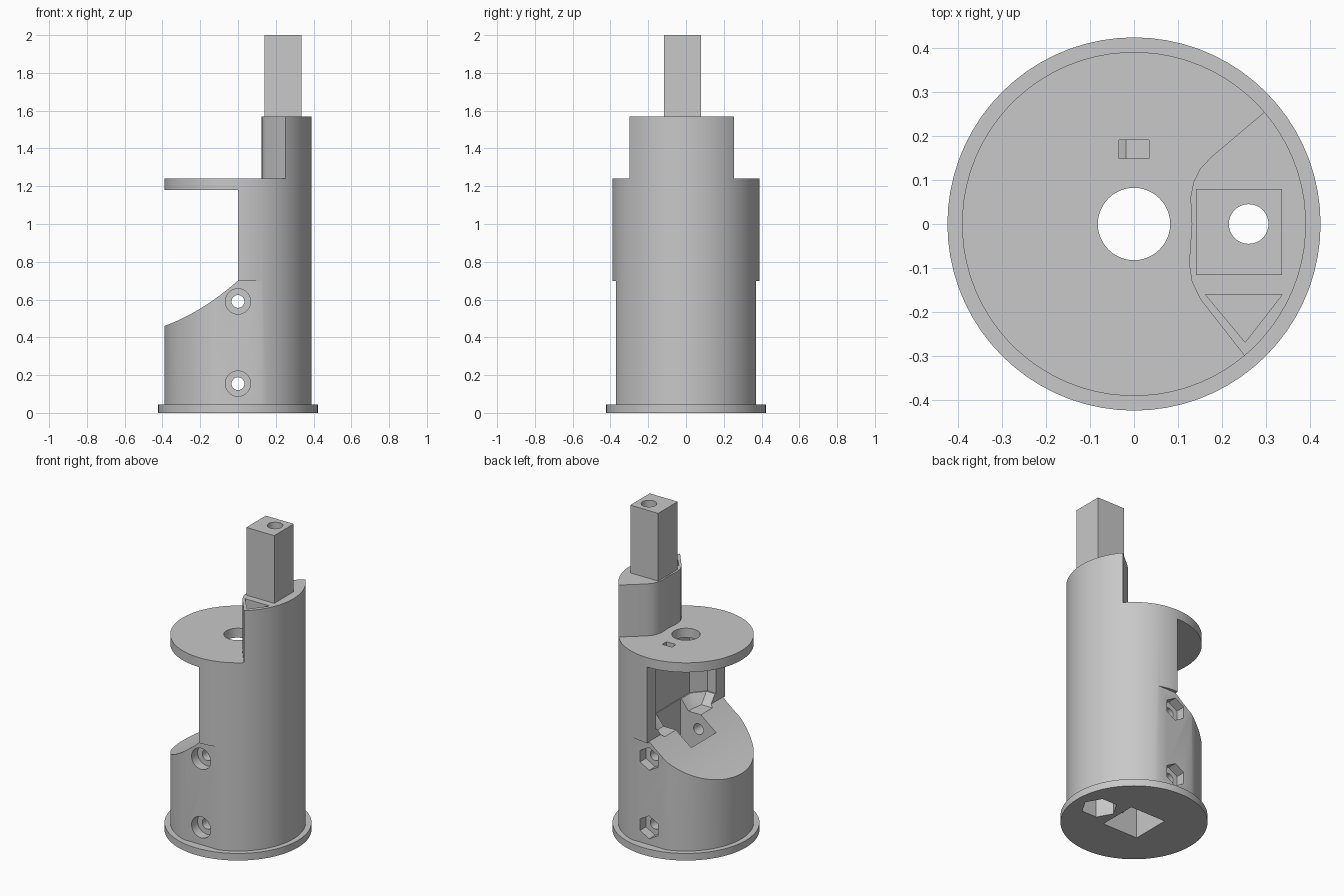
import bpy, bmesh, math

old = bpy.data.objects.get("Cube")
if old:
    bpy.data.objects.remove(old, do_unlink=True)

GREY = (0.58, 0.58, 0.58, 1)
mat = bpy.data.materials.new("plain grey")
mat.use_nodes = True
mat.diffuse_color = GREY
mat.node_tree.nodes["Principled BSDF"].inputs["Base Color"].default_value = GREY


def ring(r, n=72, cx=0, cy=0, turn=0):
    """Points of a regular polygon."""
    return [(cx + r * math.cos(turn + math.tau * i / n),
             cy + r * math.sin(turn + math.tau * i / n)) for i in range(n)]


def rect(x0, x1, y0, y1):
    return [(x0, y0), (x1, y0), (x1, y1), (x0, y1)]


def prism(name, pts, lo, hi, axis="Z", end=None):
    """Extrude an outline along Z, or an (x, z) outline along Y."""
    bm = bmesh.new()

    def loop(outline, w):
        return [bm.verts.new((u, v, w) if axis == "Z" else (u, w, v)) for u, v in outline]

    a, b = loop(pts, lo), loop(end or pts, hi)
    bm.faces.new(a)
    bm.faces.new(b)
    for i in range(len(a)):
        j = (i + 1) % len(a)
        bm.faces.new((a[i], a[j], b[j], b[i]))
    bmesh.ops.recalc_face_normals(bm, faces=bm.faces)
    mesh = bpy.data.meshes.new(name)
    bm.to_mesh(mesh)
    bm.free()
    obj = bpy.data.objects.new(name, mesh)
    bpy.context.collection.objects.link(obj)
    mesh.materials.append(mat)
    return obj


def volume(mesh):
    bm = bmesh.new()
    bm.from_mesh(mesh)
    v = bm.calc_volume()
    bm.free()
    return v


def cut(obj, pts, lo, hi, axis="Z", end=None):
    """Subtract a prism, using the first solver that gives a plausible solid."""
    tool = prism("cutter", pts, lo, hi, axis, end)
    before, tool_volume = volume(obj.data), volume(tool.data)
    for solver in ("MANIFOLD", "EXACT", "FLOAT"):
        mod = obj.modifiers.new("cut", "BOOLEAN")
        mod.operation, mod.object, mod.solver = "DIFFERENCE", tool, solver
        deps = bpy.context.evaluated_depsgraph_get()
        result = bpy.data.meshes.new_from_object(obj.evaluated_get(deps))
        obj.modifiers.clear()
        removed = before - volume(result)
        if 1e-7 < removed < min(before * 0.95, tool_volume * 1.01):
            obj.data = result
            break
    bpy.data.objects.remove(tool, do_unlink=True)


R = 0.39
HALF_STEP = math.pi / 72
OUTER = ring(R, turn=HALF_STEP)
ROD = ring(0.045, 32, 0.26, 0)
SHAFT = rect(-0.125, 0.125, -0.125, 0.125)

# Base flange
flange = prism("base_flange", ring(0.423), 0, 0.045)

# Main body with the curved ramp and the open front of the column
body = prism("main_body", OUTER, 0.045, 1.18)
ramp = [(-0.5, 0.425)]
for i in range(13):
    t = i / 12
    ramp.append((-R + R * t, 0.46 + 0.14 * t + 0.10 * t * t))
cut(body, ramp + [(0, 1.3), (-0.5, 1.3)], -0.6, 0.6, "Y")

# Side flats on the lower half
for y0, y1 in ((-0.6, -0.37), (0.37, 0.6)):
    cut(body, rect(-0.52, 0.52, y0, y1), -0.1, 0.698)


# Column cavity with a chamfered floor
def cavity(inset):
    s, d = 0.30 - inset, 0.13 - inset
    return [(-0.02, -s), (0.06, -s), (d, -0.22 + inset),
            (d, 0.22 - inset), (0.06, s), (-0.02, s)]


cut(body, cavity(0), 0.75, 1.3)
cut(body, cavity(0.06), 0.685, 0.76, end=cavity(0.001))

# Square shaft, rod hole and hexagonal rod pocket from below
for part in (flange, body):
    cut(part, SHAFT, -0.1, 0.9)
    cut(part, ROD, -0.1, 1.4)
    cut(part, ring(0.105, 6, 0.26, 0), -0.1, 0.13)

# Cross bolts: round counterbore in front, hexagonal nut pocket behind
for z in (0.155, 0.59):
    cut(body, ring(0.034, 32, 0, z), -0.6, 0.6, "Y")
    cut(body, ring(0.067, 40, 0, z), -0.6, -0.31, "Y")
    cut(body, ring(0.073, 6, 0, z, math.pi / 2), 0.31, 0.6, "Y")

# Top disc with its centre hole and slot
disc = prism("top_disc", OUTER, 1.18, 1.24)
cut(disc, ring(0.082, 48), 1, 1.4)
cut(disc, rect(-0.034, 0.034, 0.148, 0.19), 1, 1.4)
cut(disc, ROD, 1, 1.4)

# Upper column: round outside, waisted inside
upper = prism("upper_column", OUTER, 1.24, 1.57)
waist = [(0.42, 0.355), (0.297, 0.255), (0.175, 0.152), (0.15, 0.125), (0.135, 0.095),
         (0.128, 0.06), (0.131, 0), (0.125, -0.09), (0.131, -0.13), (0.15, -0.17),
         (0.25, -0.298), (0.37, -0.45)]
cut(upper, waist + [(-0.6, -0.45), (-0.6, 0.6), (0.42, 0.6)], 1, 1.8)
cut(upper, [(0.162, -0.16), (0.336, -0.16), (0.252, -0.268)], 1.27, 1.8)
cut(upper, ROD, 1, 1.8)

# Square peg
peg = prism("square_peg", rect(0.14, 0.336, -0.116, 0.079), 1.57, 2)
cut(peg, ROD, 1, 2.2)

# Smooth round walls, crisp edges
for obj in (flange, body, disc, upper, peg):
    bpy.ops.object.select_all(action="DESELECT")
    obj.select_set(True)
    bpy.context.view_layer.objects.active = obj
    bpy.ops.object.shade_smooth_by_angle(angle=math.radians(25))
